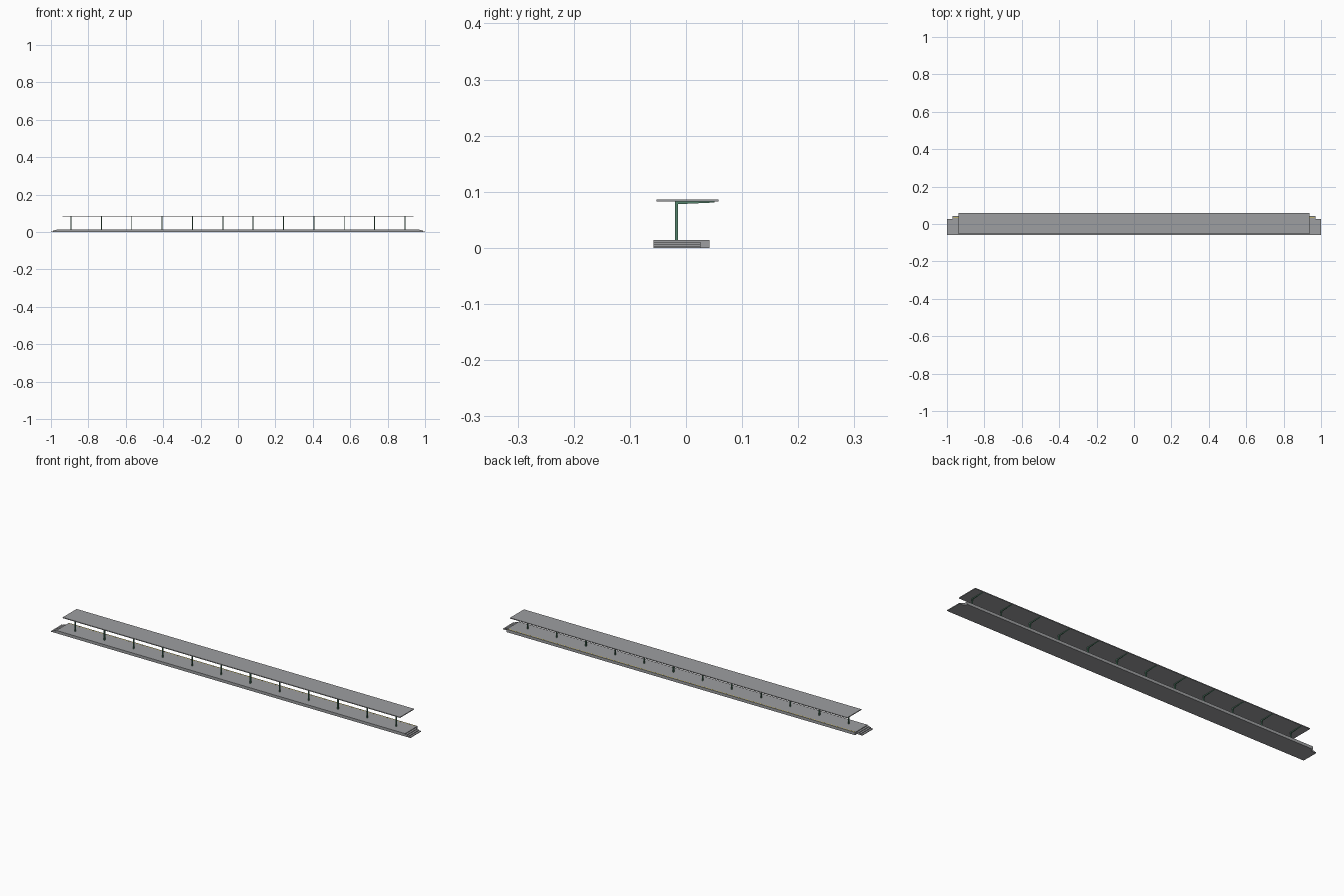
import bpy, bmesh

if "Cube" in bpy.data.objects:
    bpy.data.objects.remove(bpy.data.objects["Cube"])

def material(name, rgb):
    m = bpy.data.materials.new(name)
    m.diffuse_color = (*rgb, 1)
    m.use_nodes = True
    m.node_tree.nodes["Principled BSDF"].inputs["Base Color"].default_value = m.diffuse_color
    return m

CONCRETE = material("concrete grey", (0.34, 0.345, 0.355))
GREEN = material("painted green", (0.09, 0.23, 0.15))
YELLOW = material("safety yellow", (0.80, 0.60, 0.05))

def prism(name, profile, lo, hi, axis, *mats):
    """Extrude a 2D profile: axis 'x' takes (y, z) points, 'y' takes (x, z)."""
    place = (lambda p, t: (t, *p)) if axis == "x" else (lambda p, t: (p[0], t, p[1]))
    bm = bmesh.new()
    a = [bm.verts.new(place(p, lo)) for p in profile]
    b = [bm.verts.new(place(p, hi)) for p in profile]
    bm.faces.new(a)
    bm.faces.new(b[::-1])
    n = len(a)
    for i in range(n):
        bm.faces.new((a[i], b[i], b[(i + 1) % n], a[(i + 1) % n]))
    bmesh.ops.recalc_face_normals(bm, faces=bm.faces)
    me = bpy.data.meshes.new(name)
    bm.to_mesh(me)
    bm.free()
    ob = bpy.data.objects.new(name, me)
    bpy.context.collection.objects.link(ob)
    for m in mats:
        me.materials.append(m)
    return ob

def box(name, x, y, z, *mats):
    return prism(name, [(y[0], z[0]), (y[1], z[0]), (y[1], z[1]), (y[0], z[1])],
                 x[0], x[1], "x", *mats)

# Platform slab
TOP = 0.0143
box("platform", (-0.97, 0.97), (-0.058, 0.0415), (0, TOP), CONCRETE)

# Stairs down at both ends
h = TOP / 4
for side, label in ((-1, "left"), (1, "right")):
    pts = [(0.97, 0), (1.0, 0), (1.0, h), (0.99, h), (0.99, 2 * h),
           (0.98, 2 * h), (0.98, 3 * h), (0.97, 3 * h)]
    prism(f"{label}_stairs", [(side * x, z) for x, z in pts], -0.058, 0.026, "y", CONCRETE)

# Narrow safety line along the track edge
box("safety_line", (-0.965, 0.965), (0.0355, 0.0375), (TOP - 0.001, TOP + 0.0001), YELLOW)

# Posts with tapered roof brackets
for i in range(12):
    x = -0.893 + i * 1.786 / 11
    box("post", (x - 0.0024, x + 0.0024), (-0.020, -0.014), (TOP - 0.001, 0.083), GREEN)
    prism("roof_bracket", [(-0.020, 0.083), (-0.014, 0.0778), (0.051, 0.0808), (0.051, 0.083)],
          x - 0.002, x + 0.002, "x", GREEN)

# Canopy roof
box("roof", (-0.9385, 0.9385), (-0.0525, 0.058), (0.0825, 0.0865), CONCRETE)
